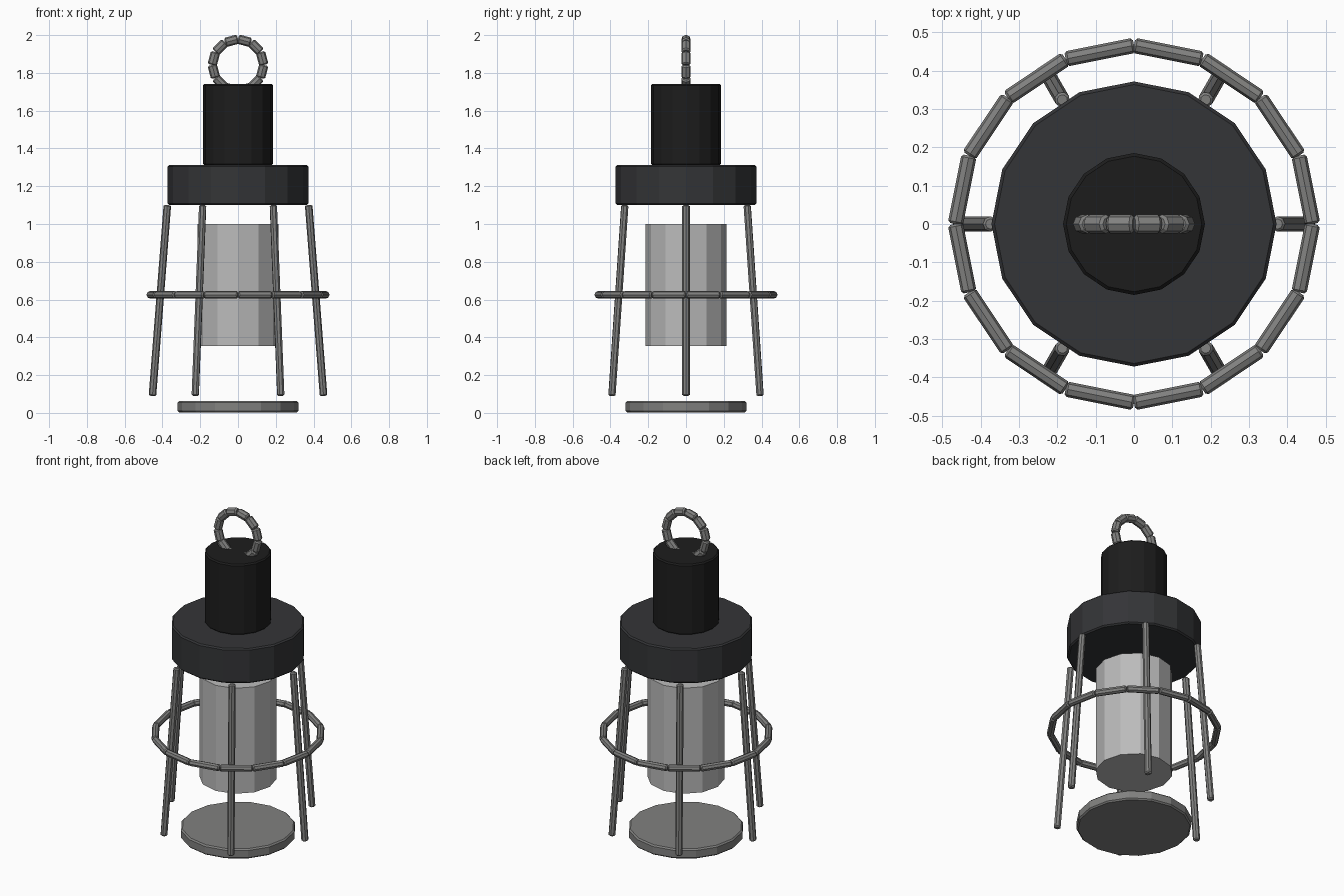
import bpy, math
from mathutils import Vector

if "Cube" in bpy.data.objects:
    bpy.data.objects.remove(bpy.data.objects["Cube"])


def material(name, rgb):
    m = bpy.data.materials.new(name)
    m.diffuse_color = (*rgb, 1)
    m.use_nodes = True
    m.node_tree.nodes["Principled BSDF"].inputs["Base Color"].default_value = m.diffuse_color
    return m


black = material("black_plastic", (0.012, 0.012, 0.012))
dark = material("dark_plastic", (0.034, 0.035, 0.038))
metal = material("metal", (0.22, 0.22, 0.215))
glass = material("glass", (0.5, 0.5, 0.5))


def rod(name, a, b, radius, sides, mat, bevel=0.0):
    """Cylinder between two points, with optional edge bevel."""
    a, b = Vector(a), Vector(b)
    d = b - a
    bpy.ops.mesh.primitive_cylinder_add(vertices=sides, radius=radius, depth=d.length,
                                        location=(a + b) / 2)
    o = bpy.context.object
    o.name = name
    if abs(d.x) + abs(d.y) > 1e-6:
        o.rotation_euler = d.to_track_quat('Z', 'Y').to_euler()
    if bevel:
        mod = o.modifiers.new("bevel", 'BEVEL')
        mod.width = bevel
        mod.segments = 1
        mod.limit_method = 'ANGLE'
        mod.angle_limit = math.radians(60)
    o.data.materials.append(mat)
    return o


def segmented_ring(name, point, count, radius, mat, bevel):
    """Closed ring of straight rods; point(angle) gives each joint."""
    for i in range(count):
        a, b = (point(math.tau * k / count) for k in (i, i + 1))
        rod(f"{name}_{i + 1}", a, b, radius, 8, mat, bevel)


# Lamp body
rod("base_disc", (0, 0, 0.005), (0, 0, 0.065), 0.32, 16, metal, 0.008)
rod("glass_tube", (0, 0, 0.355), (0, 0, 1.0), 0.215, 12, glass)
rod("collar", (0, 0, 1.10), (0, 0, 1.312), 0.372, 16, dark, 0.008)
rod("socket_cap", (0, 0, 1.31), (0, 0, 1.742), 0.185, 16, black, 0.008)

# Splayed cage bars
for i in range(6):
    t = math.tau * i / 6
    c, s = math.cos(t), math.sin(t)
    rod(f"cage_bar_{i + 1}", (0.453 * c, 0.453 * s, 0.09), (0.374 * c, 0.374 * s, 1.10),
        0.02, 8, metal, 0.006)

# Guard hoop around the cage
segmented_ring("guard_hoop", lambda t: (0.466 * math.cos(t), 0.466 * math.sin(t), 0.625),
               16, 0.02, metal, 0.006)

# Hanging loop on top
segmented_ring("hanging_loop", lambda t: (0.137 * math.cos(t), 0, 1.842 + 0.137 * math.sin(t)),
               12, 0.025, metal, 0.007)

# Centre the base on the ground
bpy.data.objects["base_disc"].location.z -= 0.002
